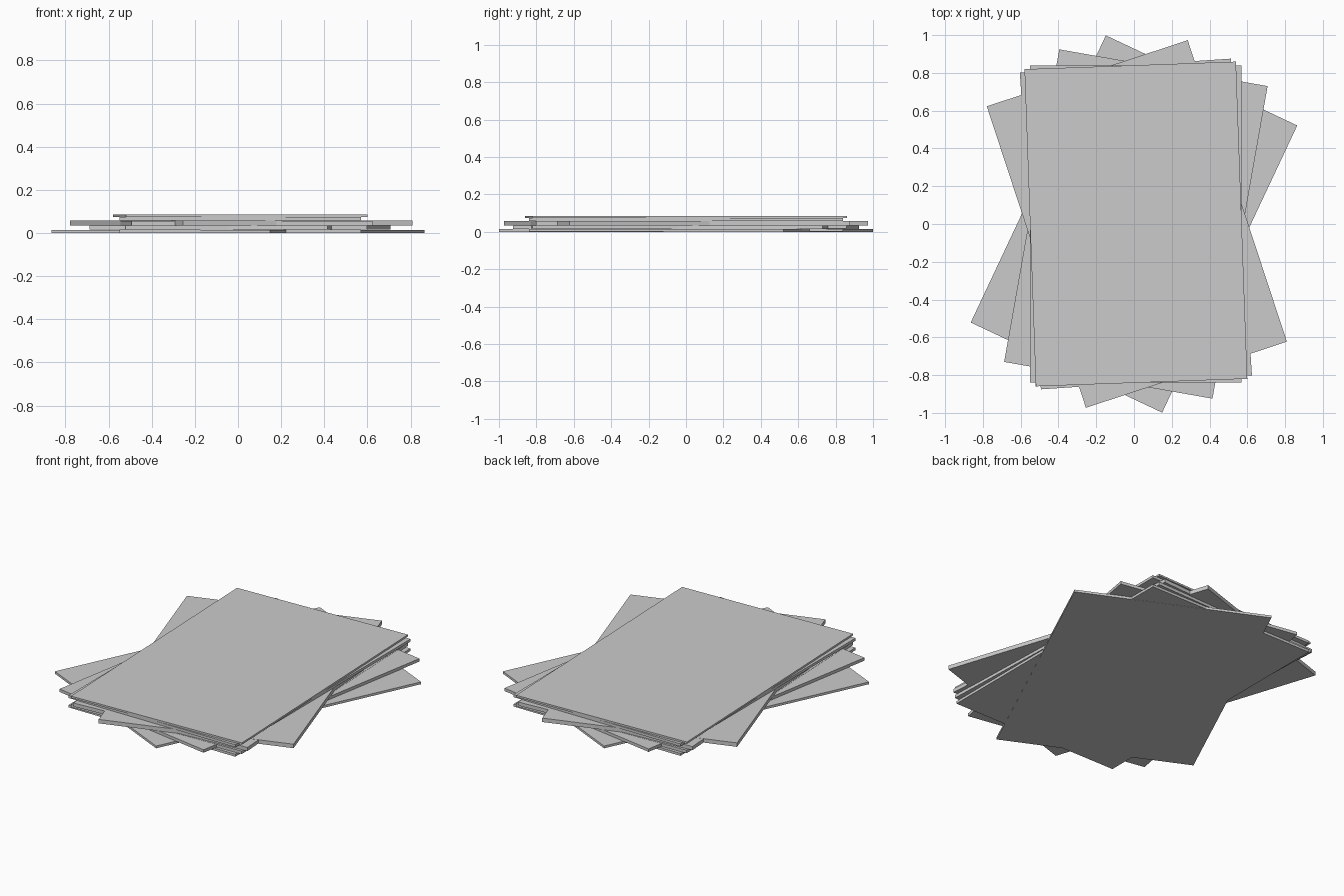
import bpy, math

if "Cube" in bpy.data.objects:
    bpy.data.objects.remove(bpy.data.objects["Cube"])

W, H = 1.12, 1.68  # sheet size


def sheet(name, z0, z1, angle, x=0.01):
    bpy.ops.mesh.primitive_cube_add(size=1, location=(x, 0, (z0 + z1) / 2),
                                    rotation=(0, 0, math.radians(angle)))
    ob = bpy.context.object
    ob.name = name
    ob.scale = (W, H, z1 - z0)
    bpy.ops.object.transform_apply(location=False, rotation=False, scale=True)


# loose stack of paper bundles, bottom to top (some fan out within one layer)
sheet("bottom_sheet_turned", 0.0, 0.014, -25.2, 0.0)
sheet("bottom_sheet_straight", 0.001, 0.016, 0)
sheet("lower_sheet_turned", 0.016, 0.034, -10)
sheet("lower_sheet_straight", 0.017, 0.035, 2)
sheet("middle_sheet_turned", 0.034, 0.058, 18.2, 0.015)
sheet("middle_sheet_straight", 0.035, 0.057, 3.8)
sheet("upper_sheet", 0.058, 0.074, 0)
sheet("top_sheet", 0.074, 0.085, 2.05)
